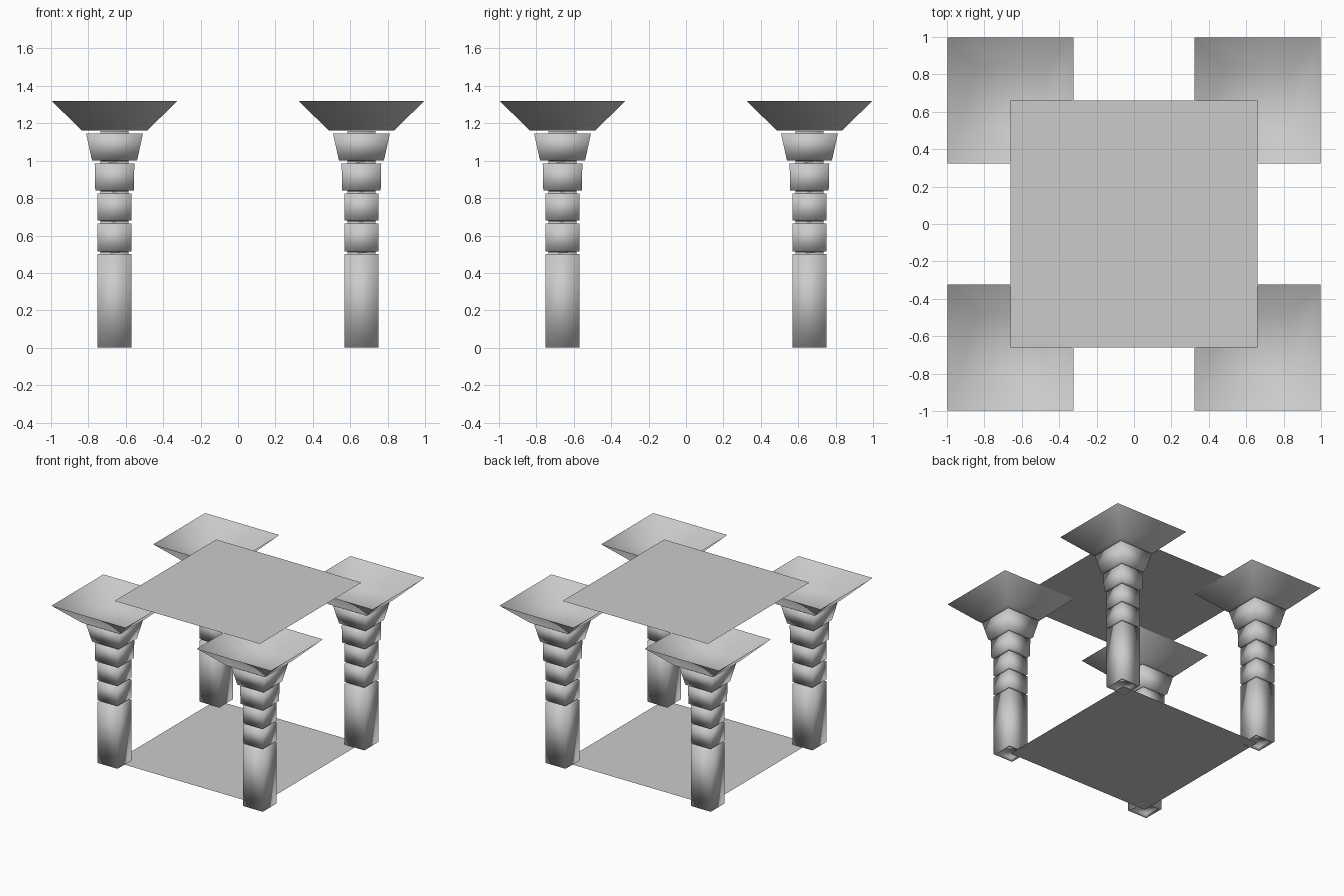
import bpy, bmesh

cube = bpy.data.objects.get("Cube")
if cube:
    bpy.data.objects.remove(cube, do_unlink=True)

stone = bpy.data.materials.new("grey_stone")
stone.use_nodes = True
GREY = (0.6, 0.6, 0.6, 1)
stone.diffuse_color = GREY
stone.node_tree.nodes["Principled BSDF"].inputs["Base Color"].default_value = GREY

SPAN = 0.66      # column centre and slab half width
HEIGHT = 1.32
NECK = 0.075     # half width of the narrow joints


def loft(name, profile, x=0, y=0, close_top=True):
    """Stack square rings of (half width, height) and skin them."""
    bm = bmesh.new()
    rings = []
    for half, z in profile:
        rings.append([bm.verts.new((sx * half, sy * half, z))
                      for sx, sy in ((-1, -1), (1, -1), (1, 1), (-1, 1))])
    bm.faces.new(rings[0][::-1])
    for low, high in zip(rings, rings[1:]):
        for i in range(4):
            j = (i + 1) % 4
            bm.faces.new((low[i], low[j], high[j], high[i]))
    if close_top:
        bm.faces.new(rings[-1])
    mesh = bpy.data.meshes.new(name)
    bm.to_mesh(mesh)
    bm.free()
    mesh.materials.append(stone)
    mesh.shade_smooth()
    obj = bpy.data.objects.new(name, mesh)
    obj.location = (x, y, 0)
    bpy.context.collection.objects.link(obj)
    return obj


def slab(name, z):
    bpy.ops.mesh.primitive_plane_add(size=2 * SPAN, location=(0, 0, z))
    obj = bpy.context.object
    obj.name = name
    obj.data.materials.append(stone)


# Column blocks: bottom half width, top half width, bottom height, top height
blocks = [
    (0.09, 0.09, 0.0, 0.50),
    (0.09, 0.09, 0.515, 0.665),
    (0.09, 0.09, 0.68, 0.825),
    (0.103, 0.106, 0.84, 0.985),
    (0.12, 0.152, 1.0, 1.145),
]
# Shallow recess under the foot, then blocks separated by narrow joints
column = [(NECK, 0.02)]
for low, high, z0, z1 in blocks:
    column += [(NECK, z0), (low, z0), (high, z1), (NECK, z1)]
column.append((NECK, 1.16))

# Flared capital, open at the top
capital = [(0.175, 1.162), (0.337, HEIGHT)]

for side, sx in (("left", 1), ("right", -1)):
    for end, sy in (("front", -1), ("back", 1)):
        loft(f"{end}_{side}_column", column, sx * SPAN, sy * SPAN)
        loft(f"{end}_{side}_capital", capital, sx * SPAN, sy * SPAN, close_top=False)

# Thin floor and roof sheets
slab("floor", 0)
slab("roof", HEIGHT + 0.001)
